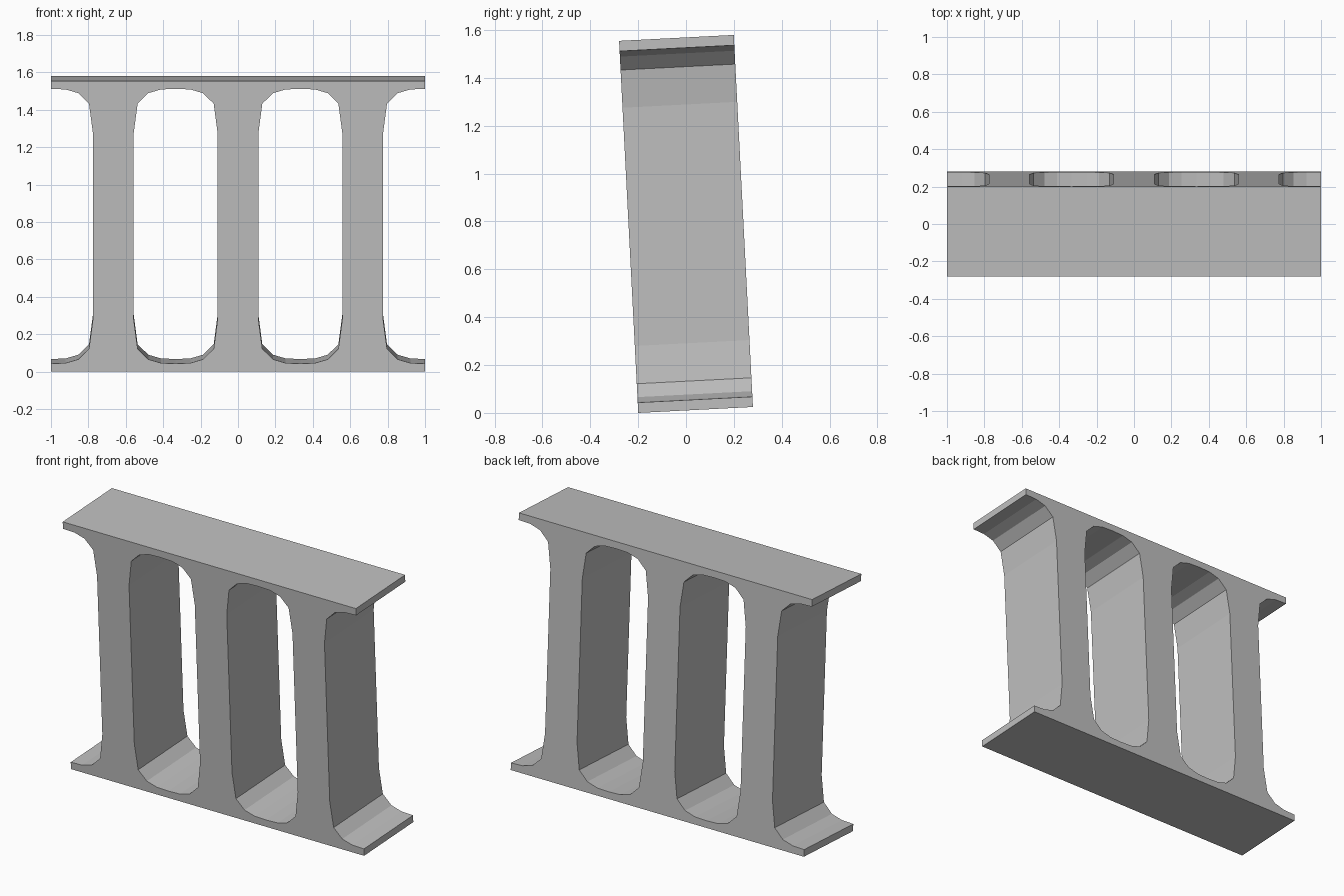
import bpy
import bmesh
from mathutils import Matrix, Vector

cube = bpy.data.objects.get("Cube")
if cube:
    bpy.data.objects.remove(cube, do_unlink=True)

HEIGHT, DEPTH, TILT = 1.557, 0.48, 0.0515
BAY = 2 / 3  # spacing between columns

grey = bpy.data.materials.new("plain grey")
grey.use_nodes = True
grey.diffuse_color = (0.52, 0.52, 0.52, 1)
grey.node_tree.nodes["Principled BSDF"].inputs["Base Color"].default_value = grey.diffuse_color

# Quarter outline of a column: distance from the column axis, height from the plate face
fillet = [(BAY / 2, 0.043), (0.255, 0.046), (0.187, 0.066), (0.13, 0.122), (0.109, 0.28)]
lower_right = [(BAY / 2, 0)] + fillet
upper_right = [(x, HEIGHT - z) for x, z in reversed(lower_right)]
right = lower_right + upper_right
outline = right + [(-x, z) for x, z in reversed(right)]

# Three flared columns side by side share the top and bottom plates
bm = bmesh.new()
for i in (-1, 0, 1):
    bm.faces.new([bm.verts.new((x + i * BAY, -DEPTH / 2, z)) for x, z in outline])
bmesh.ops.remove_doubles(bm, verts=bm.verts[:], dist=0.0005)

# Extrude the profile through the depth
grown = bmesh.ops.extrude_face_region(bm, geom=bm.faces[:])["geom"]
bmesh.ops.translate(bm, vec=(0, DEPTH, 0),
                    verts=[v for v in grown if isinstance(v, bmesh.types.BMVert)])
bmesh.ops.recalc_face_normals(bm, faces=bm.faces[:])

# Lean the frame, then centre it on the ground
bmesh.ops.rotate(bm, verts=bm.verts[:], matrix=Matrix.Rotation(TILT, 3, "X"))
ys = [v.co.y for v in bm.verts]
low = min(v.co.z for v in bm.verts)
bmesh.ops.translate(bm, verts=bm.verts[:], vec=Vector((0, -(min(ys) + max(ys)) / 2, -low)))

mesh = bpy.data.meshes.new("column_frame")
bm.to_mesh(mesh)
bm.free()
mesh.materials.append(grey)
bpy.context.collection.objects.link(bpy.data.objects.new("column_frame", mesh))
